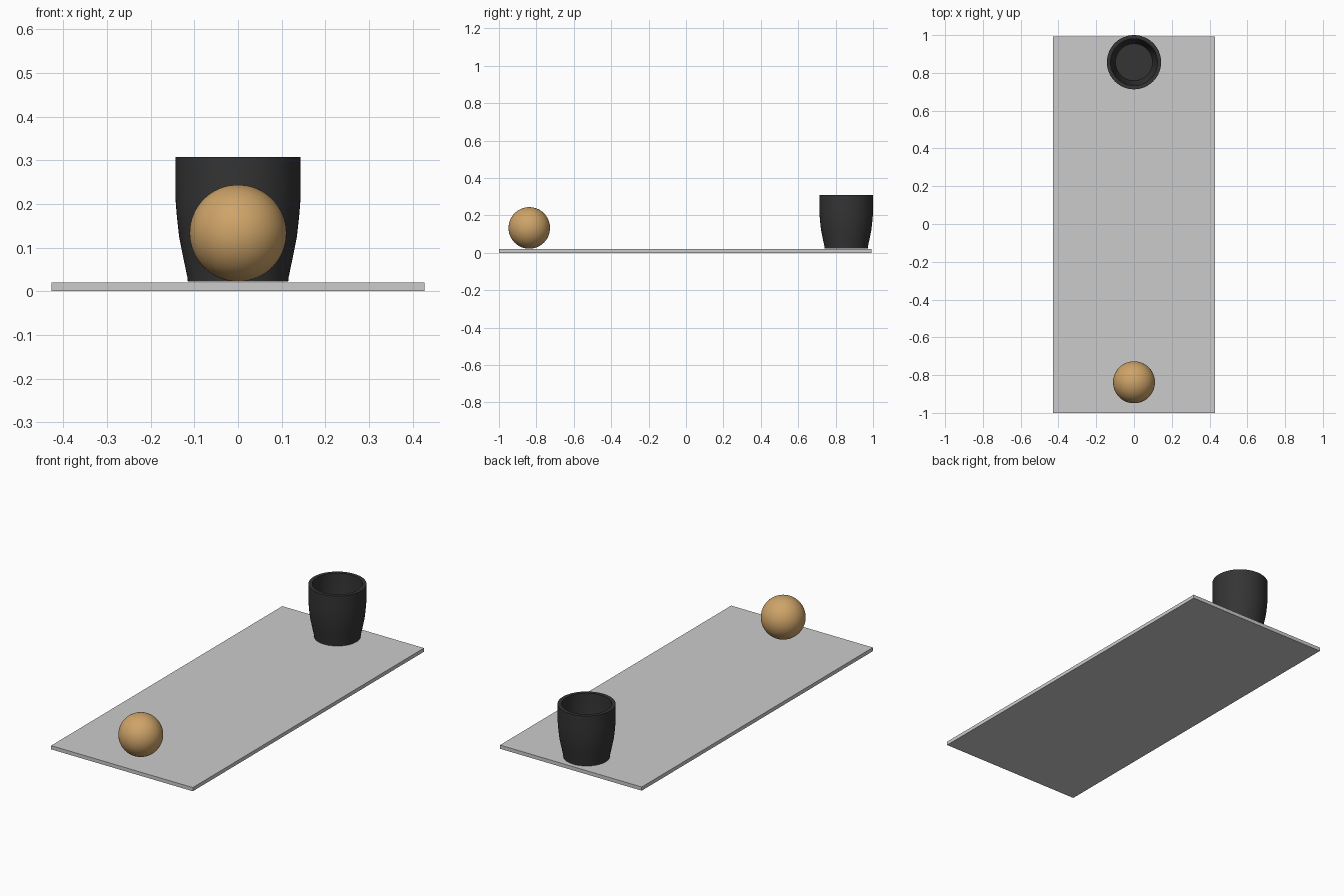
import bpy, bmesh, math

if "Cube" in bpy.data.objects:
    bpy.data.objects.remove(bpy.data.objects["Cube"])


def material(name, color):
    m = bpy.data.materials.new(name)
    m.diffuse_color = color
    m.use_nodes = True
    m.node_tree.nodes["Principled BSDF"].inputs["Base Color"].default_value = m.diffuse_color
    return m


def finish(obj, mat=None, smooth=True):
    if mat:
        obj.data.materials.append(mat)
    if smooth:
        bpy.ops.object.select_all(action='DESELECT')
        obj.select_set(True)
        bpy.context.view_layer.objects.active = obj
        bpy.ops.object.shade_smooth_by_angle(angle=math.radians(30))


def lathe(name, profile, location, segments=64):
    """Spin an (r, z) profile that starts and ends on the axis."""
    bm = bmesh.new()
    verts = [bm.verts.new((r, 0, z)) for r, z in profile]
    edges = [bm.edges.new(pair) for pair in zip(verts, verts[1:])]
    bmesh.ops.spin(bm, geom=verts + edges, axis=(0, 0, 1), cent=(0, 0, 0),
                   angle=math.tau, steps=segments, use_duplicate=False)
    bmesh.ops.remove_doubles(bm, verts=bm.verts, dist=1e-5)
    bmesh.ops.recalc_face_normals(bm, faces=bm.faces)
    mesh = bpy.data.meshes.new(name)
    bm.to_mesh(mesh)
    bm.free()
    obj = bpy.data.objects.new(name, mesh)
    obj.location = location
    bpy.context.collection.objects.link(obj)
    return obj


# Flat board
bpy.ops.mesh.primitive_cube_add(size=1, location=(0, -0.004, 0.01))
board = bpy.context.object
board.name = "board"
board.scale = (0.855, 1.992, 0.02)

# Wooden ball near the front edge
bpy.ops.mesh.primitive_uv_sphere_add(segments=64, ring_count=32, radius=0.111,
                                     location=(0, -0.838, 0.133))
ball = bpy.context.object
ball.name = "ball"
finish(ball, material("tan_wood", (0.62, 0.37, 0.14, 1)))

# Hollow cup at the back edge
cup = lathe("cup", [
    (0, 0.022), (0.115, 0.022), (0.116, 0.032), (0.126, 0.08), (0.135, 0.125),
    (0.140, 0.17), (0.1435, 0.215), (0.1435, 0.308),
    (0.124, 0.308), (0.124, 0.215), (0.119, 0.16), (0.110, 0.10),
    (0.098, 0.05), (0, 0.05)], (0, 0.8565, 0))
finish(cup, material("charcoal", (0.035, 0.035, 0.035, 1)))
